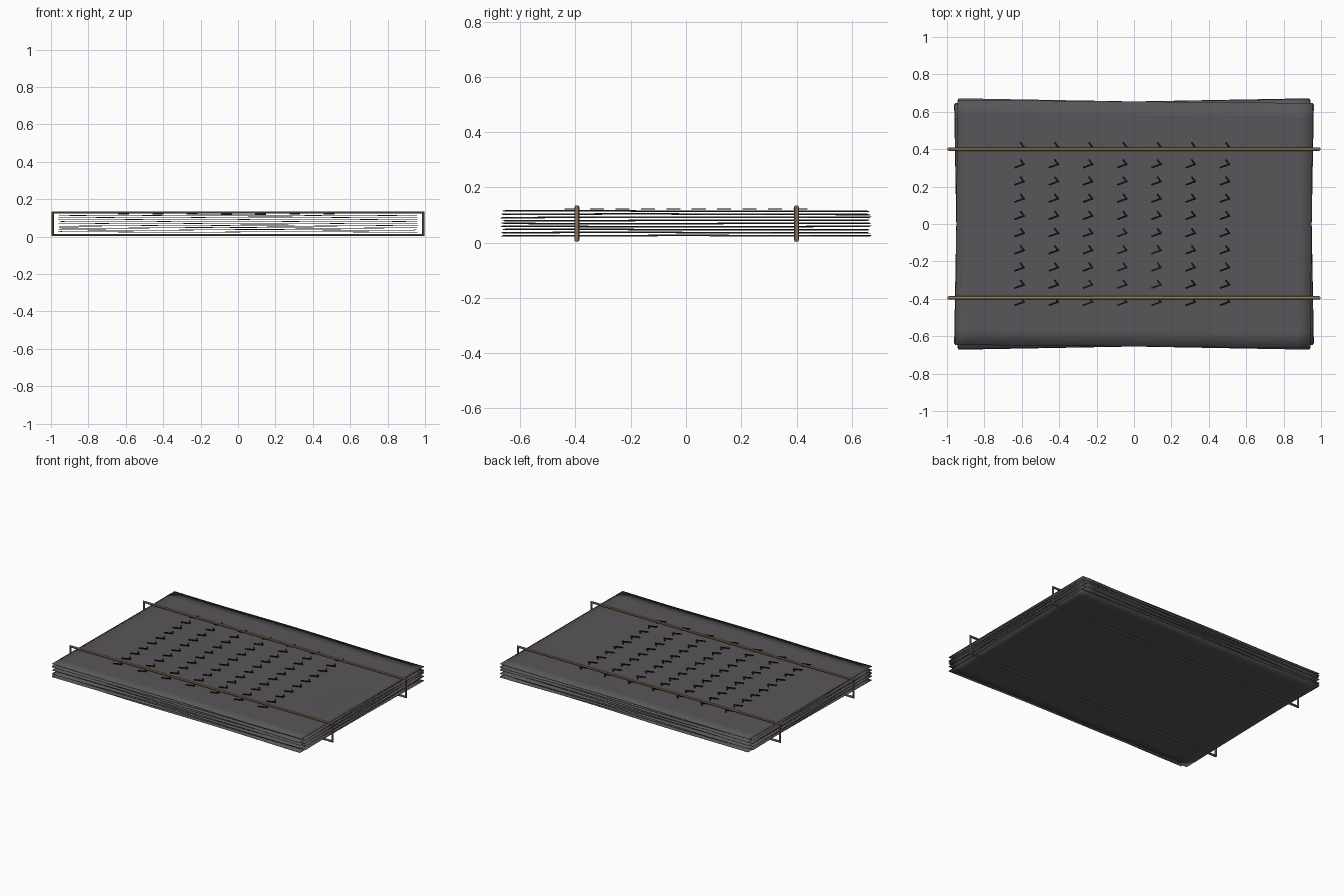
import bpy, bmesh, math
from mathutils import Matrix, Vector

cube = bpy.data.objects.get("Cube")
if cube:
    bpy.data.objects.remove(cube, do_unlink=True)


def material(name, rgb):
    m = bpy.data.materials.new(name)
    m.use_nodes = True
    colour = (*rgb, 1.0)
    m.diffuse_color = colour
    bsdf = next(n for n in m.node_tree.nodes if n.type == 'BSDF_PRINCIPLED')
    bsdf.inputs["Base Color"].default_value = colour
    return m


sheet_grey = material("sheet grey", (0.10, 0.092, 0.10))
ink_black = material("ink black", (0.008, 0.007, 0.006))
cord_tan = material("cord tan", (0.25, 0.18, 0.10))


def finish(bm, name, mat, smooth=False):
    mesh = bpy.data.meshes.new(name)
    for f in bm.faces:
        f.smooth = smooth
    bm.to_mesh(mesh)
    bm.free()
    mesh.materials.append(mat)
    obj = bpy.data.objects.new(name, mesh)
    bpy.context.collection.objects.link(obj)
    return obj


# Stack of thin, slightly wavy sheets, each turned a little
HALF_X, HALF_Y, COUNT = 0.95, 0.655, 9
BOTTOM, TOP = 0.025, 0.114
for i in range(COUNT):
    bm = bmesh.new()
    bmesh.ops.create_grid(bm, x_segments=28, y_segments=16, size=1)
    for v in bm.verts:
        v.co.x *= HALF_X
        v.co.y *= HALF_Y
        v.co.z = 0.002 * math.sin(5 * v.co.x + i) + 0.001 * math.cos(4 * v.co.y + i)
    turn = (0.018 if i % 2 else -0.018) * (1 - 0.25 * (i % 3))
    height = BOTTOM + (TOP - BOTTOM) * i / (COUNT - 1)
    bm.transform(Matrix.Translation((0, 0, height)) @ Matrix.Rotation(turn, 4, 'Z'))
    sheet = finish(bm, f"sheet_{i + 1}", sheet_grey, smooth=True)
    solid = sheet.modifiers.new("thickness", 'SOLIDIFY')
    solid.thickness = 0.0015
    solid.offset = 0


# Rows of two-stroke marks on the top sheet
def stroke(bm, start, end):
    a, b = Vector(start), Vector(end)
    d = b - a
    place = Matrix.Translation(((a.x + b.x) / 2, (a.y + b.y) / 2, 0.122))
    spin = Matrix.Rotation(math.atan2(d.y, d.x), 4, 'Z')
    size = Matrix.Diagonal((d.length, 0.009, 0.005, 1))
    bmesh.ops.create_cube(bm, size=1, matrix=place @ spin @ size)


bm = bmesh.new()
for col in range(7):
    for row in range(10):
        x, y = -0.587 + 0.183 * col, 0.412 - 0.092 * row
        stroke(bm, (x - 0.052, y - 0.019), (x + 0.003, y + 0.001))
        stroke(bm, (x - 0.021, y + 0.025), (x + 0.001, y - 0.005))
finish(bm, "written_marks", ink_black)

# Two cords looped around the stack
RADIUS, CORD_TOP = 0.009, 0.138
for name, y in (("front_cord", -0.395), ("back_cord", 0.4)):
    curve = bpy.data.curves.new(name, 'CURVE')
    curve.dimensions = '3D'
    curve.bevel_depth = RADIUS
    curve.bevel_resolution = 2
    path = curve.splines.new('POLY')
    path.points.add(3)
    path.use_cyclic_u = True
    side, low, high = 1 - RADIUS, RADIUS, CORD_TOP - RADIUS
    corners = ((-side, low), (side, low), (side, high), (-side, high))
    for point, (x, z) in zip(path.points, corners):
        point.co = (x, y, z, 1)
    curve.materials.append(cord_tan)
    cord = bpy.data.objects.new(name, curve)
    bpy.context.collection.objects.link(cord)
    bpy.ops.object.select_all(action='DESELECT')
    cord.select_set(True)
    bpy.context.view_layer.objects.active = cord
    bpy.ops.object.convert(target='MESH')
    bpy.ops.object.shade_smooth_by_angle()
